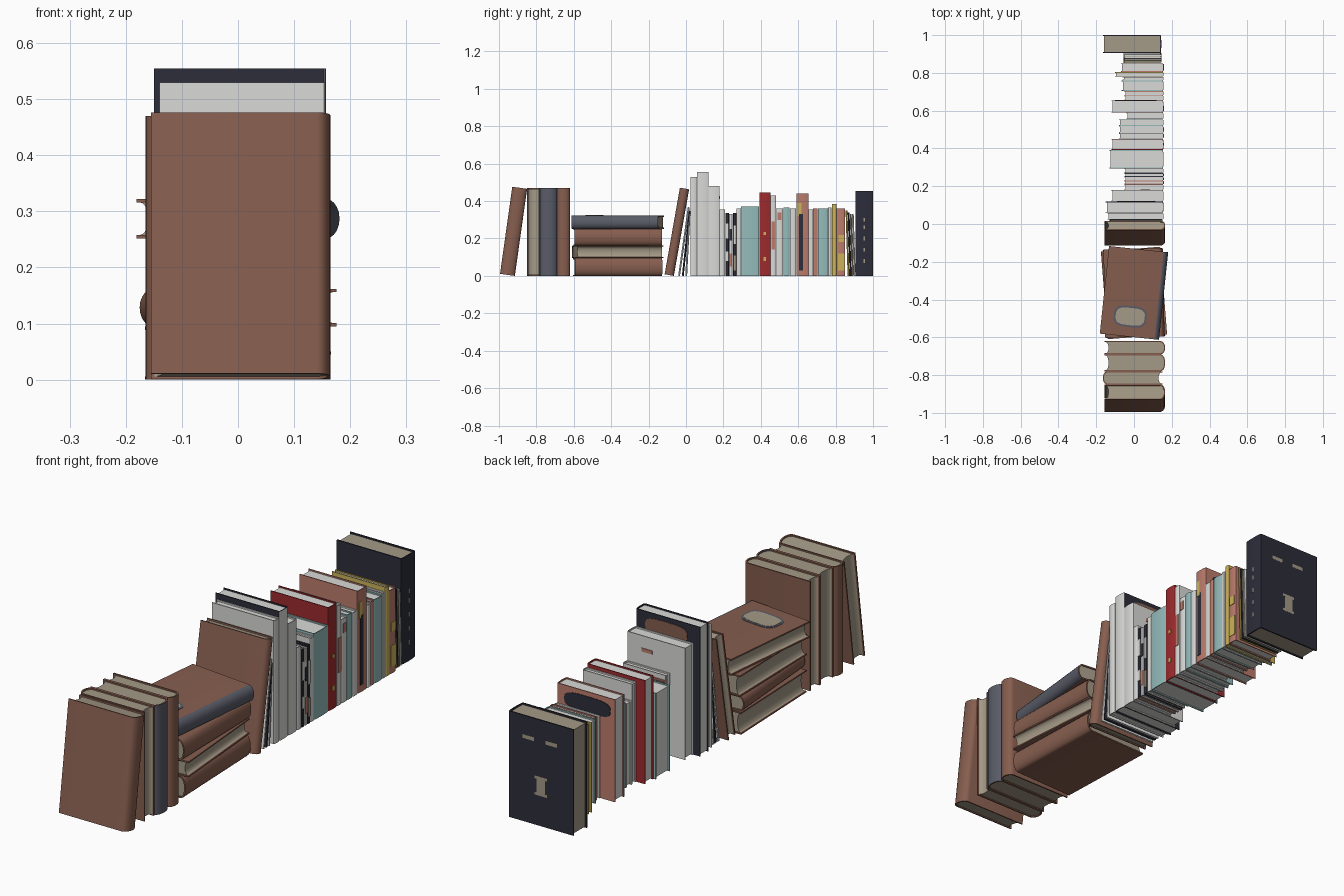
import bpy, bmesh, math
from mathutils import Matrix

if "Cube" in bpy.data.objects:
    bpy.data.objects.remove(bpy.data.objects["Cube"])

COLOURS = {
    "brown leather": (.24, .112, .078), "tan paper": (.37, .32, .24),
    "blue grey": (.10, .106, .137), "white paper": (.70, .70, .69),
    "navy": (.025, .026, .042), "teal": (.30, .50, .50),
    "red": (.34, .024, .027), "salmon": (.50, .20, .15),
    "yellow": (.60, .45, .10),
}
MATS = {}
for n, c in COLOURS.items():
    MATS[n] = bpy.data.materials.new(n)
    MATS[n].diffuse_color = (*c, 1)
BR, TAN, BLUE, WH, NAVY, TEAL, RED, SAL, YEL = COLOURS

T = lambda x, y, z: Matrix.Translation((x, y, z))
R = lambda a, ax: Matrix.Rotation(math.radians(a), 4, ax)


def finish(name, bm, mats, matrix):
    bmesh.ops.recalc_face_normals(bm, faces=bm.faces)
    me = bpy.data.meshes.new(name)
    bm.to_mesh(me)
    bm.free()
    for m in mats:
        me.materials.append(MATS[m])
    ob = bpy.data.objects.new(name, me)
    ob.matrix_world = matrix
    bpy.context.collection.objects.link(ob)
    return ob


def prism(bm, pts, z0, z1, mat):
    """Extrude a closed xy profile from z0 to z1."""
    lo = [bm.verts.new((x, y, z0)) for x, y in pts]
    hi = [bm.verts.new((x, y, z1)) for x, y in pts]
    n = len(pts)
    faces = [bm.faces.new(lo[::-1]), bm.faces.new(hi)]
    faces += [bm.faces.new((lo[i], lo[(i + 1) % n], hi[(i + 1) % n], hi[i])) for i in range(n)]
    for f in faces:
        f.material_index = mat
    return faces


def arc(x, half, bulge, n):
    """Bulging curve from -half to +half in y."""
    return [(x + bulge * math.cos(a), half * math.sin(a))
            for a in (math.pi * (i / n - .5) for i in range(n + 1))]


def book(name, w, t, h, matrix, cover, spine, pages, bulge=.004, n=4, board=.004, hollow=0):
    """Spine on +x, thickness along y, height along z, foot at z = 0."""
    bm = bmesh.new()
    xs = w / 2 - bulge
    board = min(board, t * .2)
    inner = arc(xs - board * .5, t / 2 - board, bulge - board * .5, n)
    outer = arc(xs, t / 2, bulge, n)
    # wrap-around case, rounded at the spine
    case = [(-w / 2, -t / 2)] + outer + [(-w / 2, t / 2), (-w / 2, t / 2 - board)]
    case += inner[::-1] + [(-w / 2, -t / 2 + board)]
    for f in prism(bm, case, 0, h, 0):
        c = f.calc_center_median()
        if c.x > xs + 1e-4 and abs(f.normal.z) < .5 and len(f.verts) == 4:
            f.material_index = 1
    # page block, set back from the case
    edge = -w / 2 + .006
    fore = arc(edge, t / 2 - board, hollow, n) if hollow else [(edge, -t / 2 + board), (edge, t / 2 - board)]
    prism(bm, inner + fore[::-1], .005, h - .006, 2)
    return finish(name, bm, (cover, spine, pages), matrix)


def plate(name, loc, size, mat):
    bm = bmesh.new()
    bmesh.ops.create_cube(bm, size=1)
    finish(name, bm, (mat,), T(*loc) @ Matrix.Diagonal((*size, 1)))


def oval(name, matrix, rx, ry, mat, n=14):
    """Thin rounded panel, squarer than an ellipse."""
    bm = bmesh.new()
    pts = []
    for i in range(n * 2):
        a = math.pi * i / n
        c, s = math.cos(a), math.sin(a)
        pts.append((rx * math.copysign(abs(c) ** .6, c), ry * math.copysign(abs(s) ** .6, s)))
    prism(bm, pts, -.001, .001, 0)
    finish(name, bm, (mat,), matrix)


def standing(y0, y1, x0, x1, lean=0, flip=False):
    """Foot between y0 and y1; positive lean tips the head to +y."""
    s = 1 if lean >= 0 else -1
    half = (y1 - y0) / 2
    pivot = y1 if s > 0 else y0
    return T((x0 + x1) / 2, pivot, 0) @ R(-lean, 'X') @ T(0, -s * half, 0) @ R(180 * flip, 'Z')


OLD = dict(pages=TAN, bulge=.024, n=10, board=.006, hollow=.014)

# old leather books standing at the front end
for i, (y0, y1, lean, flip, spine) in enumerate([
        (-.995, -.915, 8, False, BR), (-.85, -.78, 0, True, BR),
        (-.78, -.69, 0, False, BLUE), (-.69, -.62, 0, False, BR),
        (-.115, -.065, 10, False, BR)]):
    x0, x1 = (-.165, .15) if flip else (-.155, .165)
    book(f"old_book_{i + 1}", x1 - x0, y1 - y0, .47, standing(y0, y1, x0, x1, lean, flip), BR, spine, **OLD)

# old books lying in a stack
for i, (z0, z1, turn, flip, spine) in enumerate([
        (0, .095, 2, False, BR), (.095, .162, 4.5, True, BR),
        (.162, .252, 1, False, BR), (.252, .322, -6, False, BLUE)]):
    m = T(0, -.365, (z0 + z1) / 2) @ R(turn + 180 * flip, 'Z') @ R(90, 'X') @ T(0, 0, -.233)
    book(f"stacked_book_{i + 1}", .315, z1 - z0, .466, m, BR, spine, **OLD)

# emblem on the top cover of the stack
oval("emblem_border", T(-.02, -.49, .3225) @ R(-6, 'Z'), .087, .056, BLUE)
oval("emblem_panel", T(-.02, -.49, .3235) @ R(-6, 'Z'), .077, .046, TAN)

# thin booklets leaning on the tall books
for i, (y1, h, lean, c) in enumerate([(-.032, .37, 8, WH), (-.012, .35, 6, NAVY), (.006, .33, 3, WH)]):
    book(f"leaning_booklet_{i + 1}", .28, .010, h, standing(y1 - .01, y1, -.13, .15, lean), c, c, WH)

# row of newer books: far edge y, fore edge x, height, cover, spine
ROW = [
    (.06, -.14, .53, WH, WH), (.12, -.15, .555, NAVY, WH), (.18, -.12, .48, WH, WH),
    (.21, -.05, .355, WH, WH), (.23, -.05, .335, SAL, NAVY), (.25, -.05, .33, WH, WH),
    (.27, -.05, .335, NAVY, NAVY), (.295, -.05, .36, WH, WH), (.392, -.13, .37, TEAL, TEAL),
    (.452, -.12, .445, RED, RED), (.482, -.08, .43, WH, WH), (.52, -.08, .36, WH, WH),
    (.555, -.08, .365, TEAL, TEAL), (.59, -.04, .36, WH, WH), (.655, -.12, .44, SAL, SAL),
    (.68, -.05, .355, WH, WH), (.705, -.05, .36, SAL, SAL), (.76, -.065, .36, TEAL, TEAL),
    (.78, -.06, .365, WH, WH), (.805, -.10, .385, YEL, YEL), (.852, -.07, .36, SAL, SAL),
]
X1 = .157
y = .023
for i, (y1, x0, h, cover, spine) in enumerate(ROW):
    book(f"row_book_{i + 1}", X1 - x0, y1 - y - .001, h, standing(y, y1 - .001, x0, X1), cover, spine, WH)
    y = y1

# slim booklets tipping back beside the end book
for i, (h, c) in enumerate([(.35, YEL), (.34, NAVY), (.33, TAN), (.33, WH)]):
    y0 = .864 + i * .011
    book(f"slim_booklet_{i + 1}", .20, .010, h, standing(y0, y0 + .01, -.055, .145, -1.8), c, c, WH)

# large dark book at the far end
book("end_book", .31, .095, .455, standing(.905, 1.0, -.165, .145), NAVY, NAVY, TAN, board=.006)

# painted labels on the spines: y, width, z low, z high
LABELS = [
    (SAL, .615, .022, .03, .33, NAVY), (SAL, .607, .02, .32, .39, YEL),
    (SAL, .83, .036, .03, .12, YEL), (SAL, .83, .03, .18, .22, YEL),
    (WH, .467, .02, .14, .29, SAL), (WH, .50, .022, .30, .34, SAL),
    (NAVY, .22, .015, .08, .13, WH), (NAVY, .22, .015, .2, .28, WH),
    (WH, .24, .014, .05, .12, SAL), (WH, .24, .014, .19, .25, NAVY),
    (NAVY, .26, .014, .03, .11, TAN), (NAVY, .26, .014, .17, .27, WH),
    (RED, .422, .014, .08, .10, YEL), (RED, .422, .014, .22, .235, YEL),
]
for i, (_, yc, wy, z0, z1, c) in enumerate(LABELS):
    plate(f"spine_label_{i + 1}", (X1, yc, (z0 + z1) / 2), (.003, wy, z1 - z0), c)
for i, z in enumerate((.08, .14, .20, .26, .30)):
    plate(f"end_book_spine_mark_{i + 1}", (.145, .953, z), (.003, .007, .02), TAN)

# painted panels on the rear covers
UP = R(-90, 'X')
oval("dark_cover_oval", T(.01, .12, .50) @ UP, .10, .035, BR)
oval("salmon_cover_panel", T(.01, .655, .385) @ UP, .11, .035, NAVY)
plate("white_cover_mark", (.06, .18, .42), (.05, .003, .015), SAL)
plate("end_cover_emblem", (-.01, .9995, .17), (.04, .002, .07), TAN)
for z in (.135, .205):
    plate("end_cover_emblem_bar", (-.01, .9995, z), (.06, .002, .012), TAN)
for x in (-.06, .05):
    plate("end_cover_mark", (x, .9995, .365), (.055, .002, .016), TAN)

# smooth rounded spines, keep edges crisp
bpy.ops.object.select_all(action='SELECT')
bpy.context.view_layer.objects.active = bpy.context.collection.objects[0]
bpy.ops.object.shade_smooth_by_angle(angle=math.radians(30))

for m in bpy.data.materials:
    if m.users and not m.is_grease_pencil:
        m.use_nodes = True
        m.node_tree.nodes["Principled BSDF"].inputs["Base Color"].default_value = m.diffuse_color
